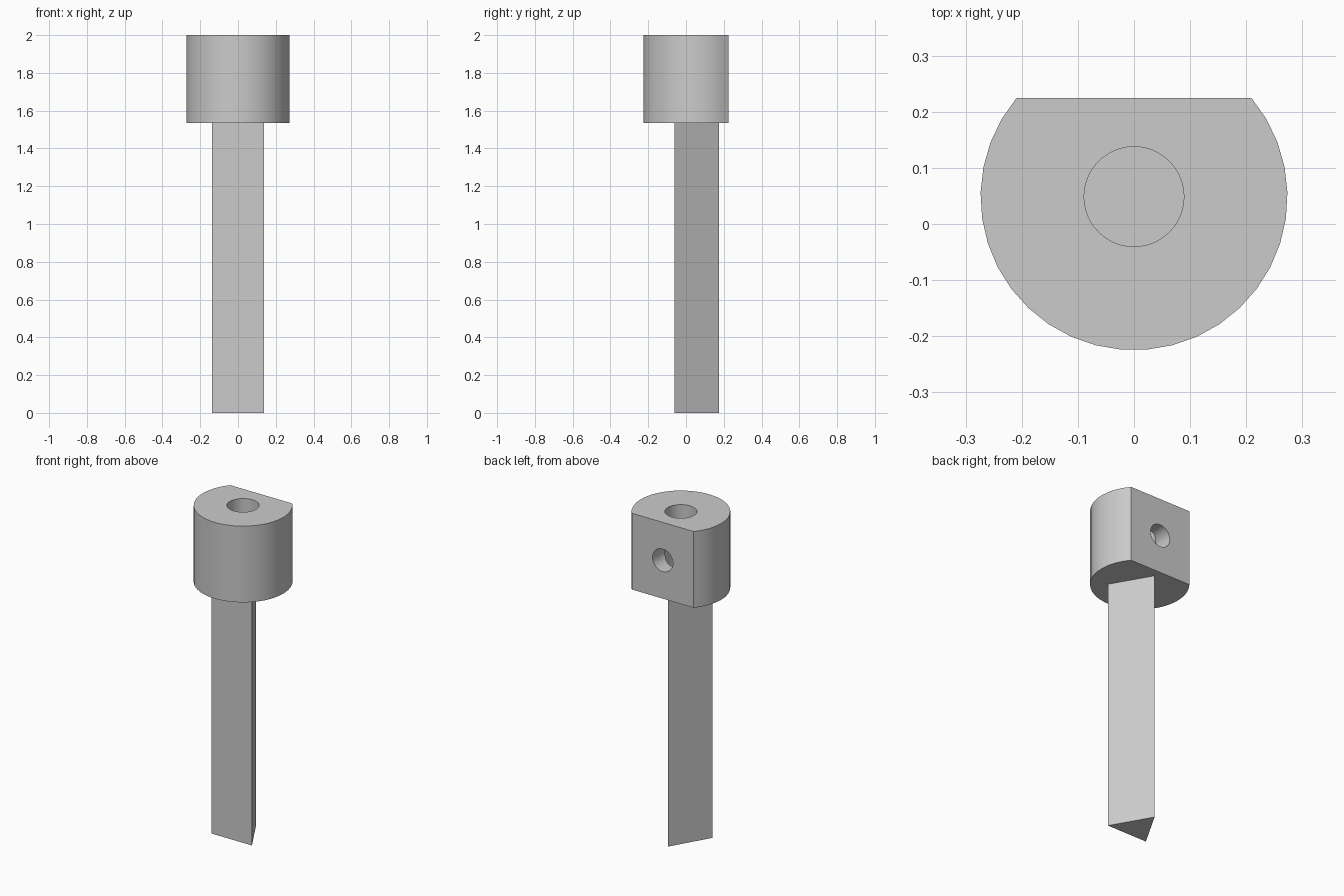
import bpy, bmesh, math
from mathutils import Vector

cube = bpy.data.objects.get("Cube")
if cube:
    bpy.data.objects.remove(cube, do_unlink=True)

grey = bpy.data.materials.new("plain grey")
grey.use_nodes = True
colour = (0.6, 0.6, 0.6, 1)
grey.diffuse_color = colour
grey.node_tree.nodes["Principled BSDF"].inputs["Base Color"].default_value = colour

HEAD_BOTTOM, TOP = 1.534, 2.0
RADIUS, AXIS_Y, FLAT_Y = 0.2735, 0.0487, 0.2245


def prism(name, points, start, direction):
    """Extrude a closed outline of points along a direction."""
    bm = bmesh.new()
    face = bm.faces.new([bm.verts.new(Vector(p) + Vector(start)) for p in points])
    grown = bmesh.ops.extrude_face_region(bm, geom=[face])["geom"]
    moved = [v for v in grown if isinstance(v, bmesh.types.BMVert)]
    bmesh.ops.translate(bm, verts=moved, vec=direction)
    bmesh.ops.recalc_face_normals(bm, faces=bm.faces)
    mesh = bpy.data.meshes.new(name)
    bm.to_mesh(mesh)
    bm.free()
    mesh.materials.append(grey)
    obj = bpy.data.objects.new(name, mesh)
    bpy.context.collection.objects.link(obj)
    return obj


def arc(radius, first, last, steps):
    return [(radius * math.cos(first + (last - first) * i / steps),
             radius * math.sin(first + (last - first) * i / steps), 0)
            for i in range(steps + 1)]


# Round head with a flat back
corner = math.asin((FLAT_Y - AXIS_Y) / RADIUS)
head = prism("head", arc(RADIUS, math.pi - corner, math.tau + corner, 27),
             (0, AXIS_Y, HEAD_BOTTOM), (0, 0, TOP - HEAD_BOTTOM))

# Blind bore from the top, and set screw hole from the flat back into the bore
bore = prism("bore_cutter", arc(0.089, 0, math.tau, 48)[:-1],
             (0, AXIS_Y, 1.63), (0, 0, 0.5))
side = prism("screw_hole_cutter",
             [(x, 0, y) for x, y, _ in arc(0.069, 0, math.tau, 32)[:-1]],
             (0, AXIS_Y, 1.768), (0, 0.3, 0))
for cutter in (bore, side):
    mod = head.modifiers.new(cutter.name, "BOOLEAN")
    mod.operation = "DIFFERENCE"
    mod.solver = "EXACT"
    mod.object = cutter
bpy.context.view_layer.objects.active = head
for obj in bpy.context.selected_objects:
    obj.select_set(False)
head.select_set(True)
for mod in list(head.modifiers):
    bpy.ops.object.modifier_apply(modifier=mod.name)
for cutter in (bore, side):
    bpy.data.objects.remove(cutter, do_unlink=True)
bpy.ops.object.shade_smooth_by_angle(angle=math.radians(30))

# Triangular shaft, flat to the front
half = RADIUS / 2
prism("shaft", [(-half, -0.061, 0), (half, -0.061, 0), (0, 0.176, 0)],
      (0, 0, 0), (0, 0, HEAD_BOTTOM))
